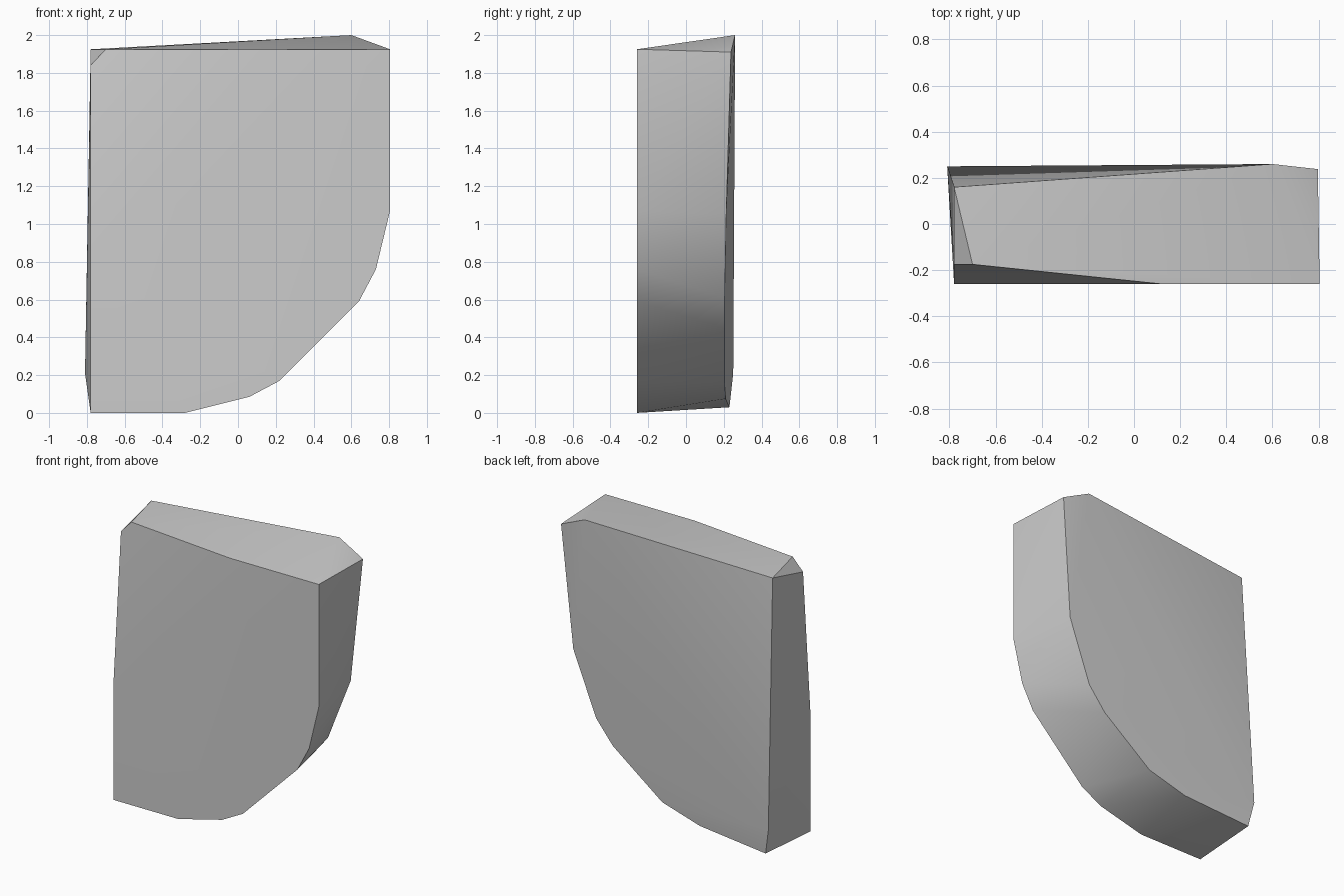
import bpy
import bmesh

cube = bpy.data.objects.get("Cube")
if cube:
    bpy.data.objects.remove(cube, do_unlink=True)


def make_material(name, colour):
    mat = bpy.data.materials.new(name)
    mat.use_nodes = True
    mat.diffuse_color = colour
    mat.node_tree.nodes["Principled BSDF"].inputs["Base Color"].default_value = colour
    return mat


def make_convex_block(name, points, mat):
    mesh = bpy.data.meshes.new(name)
    bm = bmesh.new()
    for p in points:
        bm.verts.new(p)
    bmesh.ops.convex_hull(bm, input=bm.verts[:])
    # merge the triangles of each nearly flat side
    bmesh.ops.dissolve_limit(bm, angle_limit=0.02, verts=bm.verts[:], edges=bm.edges[:])
    bmesh.ops.recalc_face_normals(bm, faces=bm.faces[:])
    bm.to_mesh(mesh)
    bm.free()
    obj = bpy.data.objects.new(name, mesh)
    bpy.context.collection.objects.link(obj)
    mesh.materials.append(mat)
    return obj


FRONT = -0.26

# Front outline (x, z): flat base, rounded lower corner, straight side and top
front_outline = [(-0.78, 0.0), (-0.28, 0.0), (0.06, 0.085), (0.22, 0.17),
                 (0.64, 0.59), (0.73, 0.76), (0.805, 1.07), (0.805, 1.925),
                 (0.12, 1.925), (-0.78, 0.78)]

# Back rim, drawn in along the rounded corner
back_rim = [(-0.775, 0.23, 0.03), (-0.255, 0.21, 0.075), (0.04, 0.205, 0.16),
            (0.42, 0.205, 0.45), (0.55, 0.205, 0.61), (0.72, 0.213, 1.05),
            (0.797, 0.238, 1.91), (0.6, 0.26, 2.0), (-0.78, 0.16, 1.925),
            (-0.81, 0.25, 0.21)]

# Chipped upper corner
chip = [(-0.78, -0.175, 1.84), (-0.70, -0.175, 1.925)]

points = [(x, FRONT, z) for x, z in front_outline] + back_rim + chip
stone = make_convex_block("stone_block", points,
                          make_material("stone grey", (0.6, 0.6, 0.6, 1.0)))

# Soft shading across the shallow bends, crisp edges elsewhere
bpy.ops.object.select_all(action="DESELECT")
stone.select_set(True)
bpy.context.view_layer.objects.active = stone
bpy.ops.object.shade_smooth_by_angle(angle=0.5236)
